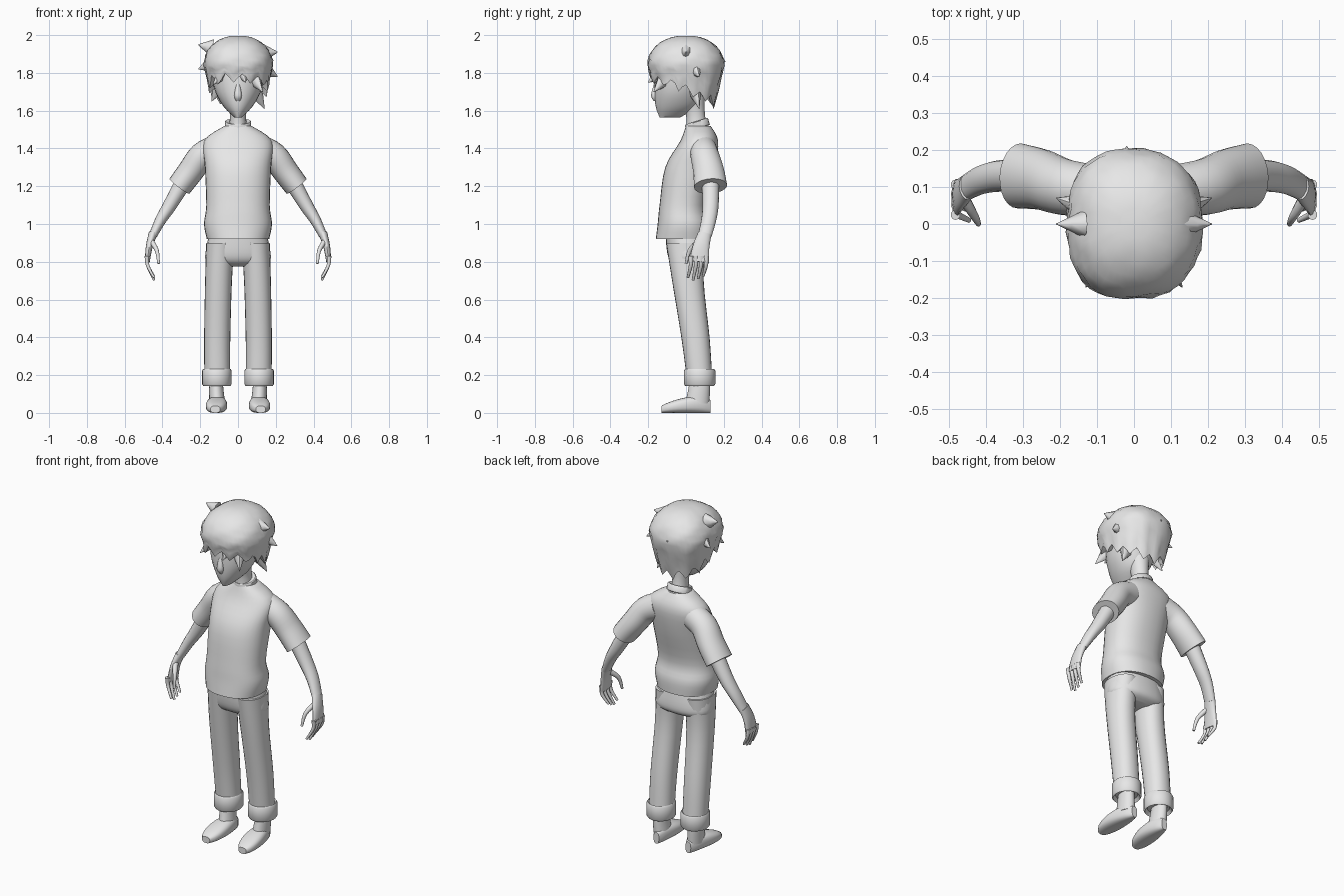
import bpy, bmesh, math, random
from mathutils import Vector

random.seed(4)
cube = bpy.data.objects.get("Cube")
if cube:
    bpy.data.objects.remove(cube, do_unlink=True)

LIGHT_GREY = (0.8, 0.8, 0.8, 1)
grey = bpy.data.materials.new("plain light grey")
grey.use_nodes = True
grey.diffuse_color = LIGHT_GREY
grey.node_tree.nodes["Principled BSDF"].inputs["Base Color"].default_value = LIGHT_GREY

X, Y, Z = Vector((1, 0, 0)), Vector((0, 1, 0)), Vector((0, 0, 1))
SIDES = (("left", 1), ("right", -1))


def catmull(before, start, end, after, t):
    return 0.5 * (2 * start + (end - before) * t
                  + (2 * before - 5 * start + 4 * end - after) * t * t
                  + (3 * start - before - 3 * end + after) * t ** 3)


def smooth_rows(rows, steps=4):
    """Fill in extra rows along a smooth curve through the given ones."""
    result = []
    last = len(rows) - 1
    for i in range(last):
        window = (rows[max(i - 1, 0)], rows[i], rows[i + 1], rows[min(i + 2, last)])
        for step in range(steps):
            result.append([catmull(*values, step / steps) for values in zip(*window)])
    return result + [rows[last]]


def skin(name, rings, angle=50):
    """Join closed rings of points into a capped, smooth-shaded surface."""
    bm = bmesh.new()
    loops = [[bm.verts.new(point) for point in ring] for ring in rings]
    for low, high in zip(loops, loops[1:]):
        for k in range(len(low)):
            bm.faces.new((low[k - 1], low[k], high[k], high[k - 1]))
    bm.faces.new(loops[0])
    bm.faces.new(loops[-1])
    bmesh.ops.recalc_face_normals(bm, faces=bm.faces)
    mesh = bpy.data.meshes.new(name)
    bm.to_mesh(mesh)
    bm.free()
    mesh.materials.append(grey)
    obj = bpy.data.objects.new(name, mesh)
    bpy.context.collection.objects.link(obj)
    bpy.ops.object.select_all(action='DESELECT')
    obj.select_set(True)
    bpy.context.view_layer.objects.active = obj
    bpy.ops.object.shade_smooth_by_angle(angle=math.radians(angle))


def loft(name, rows, ref=X, axis=None, sides=24, power=1.0):
    """Sweep ovals given as centre x, y, z, radius along ref, radius across it."""
    centres = [Vector(row[:3]) for row in rows]
    last = len(rows) - 1
    rings = []
    for i, (centre, row) in enumerate(zip(centres, rows)):
        along = (axis or centres[min(i + 1, last)] - centres[max(i - 1, 0)]).normalized()
        u = (ref - along * ref.dot(along)).normalized()
        v = along.cross(u)
        ring = []
        for k in range(sides):
            turn = math.tau * k / sides
            c, s = [math.copysign(abs(f) ** power, f) for f in (math.cos(turn), math.sin(turn))]
            ring.append(centre + u * c * row[3] + v * s * row[4])
        rings.append(ring)
    skin(name, rings)


def upright(name, rows, **options):
    """Stack level ovals given as height, half width, front y and back y."""
    ovals = [(0, (front + back) / 2, z, width, (back - front) / 2)
             for z, width, front, back in smooth_rows(rows)]
    loft(name, ovals, axis=Z, **options)


def limb(name, path, start, end, ease=1, **options):
    """Mirrored pair of tapering tubes; start and end are the oval radii."""
    rows = []
    for i, point in enumerate(path):
        t = (i / (len(path) - 1)) ** ease
        rows.append((*point, *Vector(start).lerp(Vector(end), t)))
    rows = smooth_rows(rows)
    for side, sign in SIDES:
        loft(side + "_" + name, [(sign * row[0], *row[1:]) for row in rows], **options)


def band(name, centre, radii, height, axis):
    """Rolled rim of cloth, hollowed a little at both ends."""
    rows = []
    for level, scale in ((.2, .75), (0, .92), (.1, 1), (.9, 1), (1, .93), (.9, .8)):
        middle = Vector(centre) + axis.normalized() * height * (level - .5)
        rows.append((*middle, radii[0] * scale, radii[1] * scale))
    loft(name, rows, axis=axis)


# Head, nose and neck
upright("head", [(1.565, .02, -.14, -.03), (1.62, .075, -.16, .06), (1.7, .12, -.168, .1),
                 (1.8, .14, -.165, .13), (1.87, .13, -.15, .13)])
upright("nose", [(1.74, .01, -.17, -.15), (1.68, .02, -.185, -.15), (1.65, .01, -.17, -.15)], sides=12)
upright("neck", [(1.48, .05, 0, .12), (1.58, .043, 0, .1), (1.68, .06, -.04, .1)])

# Shirt with collar and sleeves
upright("shirt_body", [(.92, .165, -.16, .13), (1, .18, -.15, .13), (1.1, .168, -.14, .11),
                       (1.3, .175, -.11, .155), (1.44, .18, -.03, .17), (1.52, .07, 0, .13)],
        sides=32, power=.88)
band("collar", (0, .06, 1.525), (.07, .064), .04, axis=Vector((0, -.3, 1)))
limb("sleeve", [(.11, .09, 1.4), (.19, .1, 1.36), (.25, .12, 1.28), (.31, .13, 1.2)],
     (.07, .075), (.088, .066), ref=Y)

# Arms and hands
limb("arm", [(.29, .13, 1.22), (.36, .13, 1.1), (.41, .12, 1.02), (.45, .1, .94)],
     (.046, .044), (.036, .022), ref=Y, sides=16)
limb("palm", [(.45, .1, .95), (.47, .08, .88), (.48, .07, .8)], (.036, .023), (.052, .013), ref=Y, sides=16)
for i, finger in enumerate(("index", "middle", "ring", "little")):
    y = .025 + .027 * i
    tip = .7 + .014 * abs(i - 1.2)
    limb(finger + "_finger", [(.482, y, .83), (.478, y, .78), (.445, y - .015, tip)],
         (.014, .013), (.007, .006), ref=Y, sides=10)
limb("thumb", [(.46, .07, .91), (.43, .02, .86), (.42, 0, .79)], (.017, .015), (.007, .007), ref=Y, sides=10)

# Trousers with rolled cuffs
upright("trouser_seat", [(.96, .15, -.11, .1), (.85, .172, -.1, .118), (.8, .165, -.08, .11),
                         (.775, .1, -.04, .07)], power=.85)
limb("trouser_leg", [(.093, 0, .9), (.103, .01, .7), (.11, .05, .4), (.11, .07, .2)],
     (.075, .105), (.068, .068), ease=.5, axis=Z, power=.92)
for side, sign in SIDES:
    band(side + "_trouser_cuff", (sign * .112, .072, .188), (.078, .083), .09, axis=Z)

# Feet: each is flat along the ground and slopes down to the toes
limb("ankle", [(.116, .075, .2), (.115, .07, .13), (.11, .06, .05)], (.033, .05), (.042, .064), axis=Z)
FOOT_STEPS = 12
for side, sign in SIDES:
    rows = []
    for i in range(FOOT_STEPS + 1):
        t = i / FOOT_STEPS
        rounding = math.sin(math.pi * (.03 + .94 * t)) ** .4
        half_height = (.053 - .024 * t) * (.4 + .6 * rounding)
        rows.append((sign * (.105 + .015 * t), .13 - .26 * t, half_height,
                     (.045 + .02 * t) * rounding, half_height))
    loft(side + "_foot", rows, axis=-Y, power=.75)

# Hair cap: a lumpy dome whose jagged hem drops towards the nape
COUNT, DOME, SKIRT, MIDDLE = 52, 9, 4, 1.84


def hair_radius(angle, power=2.4):
    across, along = abs(math.cos(angle)) / .183, abs(math.sin(angle)) / .203
    return (across ** power + along ** power) ** (-1 / power)


angles = [math.tau * k / COUNT for k in range(COUNT)]
zigzag = (.028, .008, -.022, .004)
hems = []
for k, angle in enumerate(angles):
    toward_back = (1 + math.sin(angle)) / 2
    hems.append(1.765 - .13 * toward_back ** 1.3 + zigzag[k % 4] + random.uniform(-.008, .008))

rings = []
for row in range(1, DOME + SKIRT + 2):
    drop = max(0, row - DOME) / SKIRT
    ring = []
    for k, angle in enumerate(angles):
        lump = 1 + random.uniform(-.012, .012)
        lump += .028 * math.sin(5 * angle + row) * math.sin(row + 2 * angle)
        if row <= DOME:
            phi = row / DOME * math.pi / 2
            spread, z = math.sin(phi) ** .9, MIDDLE + .158 * math.cos(phi)
        elif drop <= 1:
            z = MIDDLE + (hems[k] - MIDDLE) * drop
            spread = 1 - 1.2 * (MIDDLE - z)
            lump -= zigzag[k % 4] * drop
        else:
            z, spread = hems[k] + .03, .66
        r = hair_radius(angle) * spread * lump
        ring.append((r * math.cos(angle), r * math.sin(angle), z))
    rings.append(ring)
skin("hair_cap", rings, angle=60)


# Loose tufts, rooted in the hair and pointing out to their tips
def tuft(name, tip):
    tip = Vector(tip)
    root = tip.lerp(Vector((0, 0, 1.9)), .35)
    rows = [(*root.lerp(tip, t), .045 * (1.04 - t), .035 * (1.04 - t)) for t in (0, .5, .85, 1)]
    loft(name, rows, ref=Z, sides=8)


for place, (x, y, z) in (("crown", (.21, 0, 1.93)), ("temple", (.21, .07, 1.8)),
                         ("fringe", (.13, -.17, 1.72)), ("nape", (.14, .07, 1.63))):
    for side, sign in SIDES:
        tuft(side + "_" + place + "_tuft", (sign * x, y, z - .02 * sign))
tuft("middle_fringe_tuft", (.04, -.2, 1.75))
tuft("back_tuft", (-.02, .21, 1.86))
